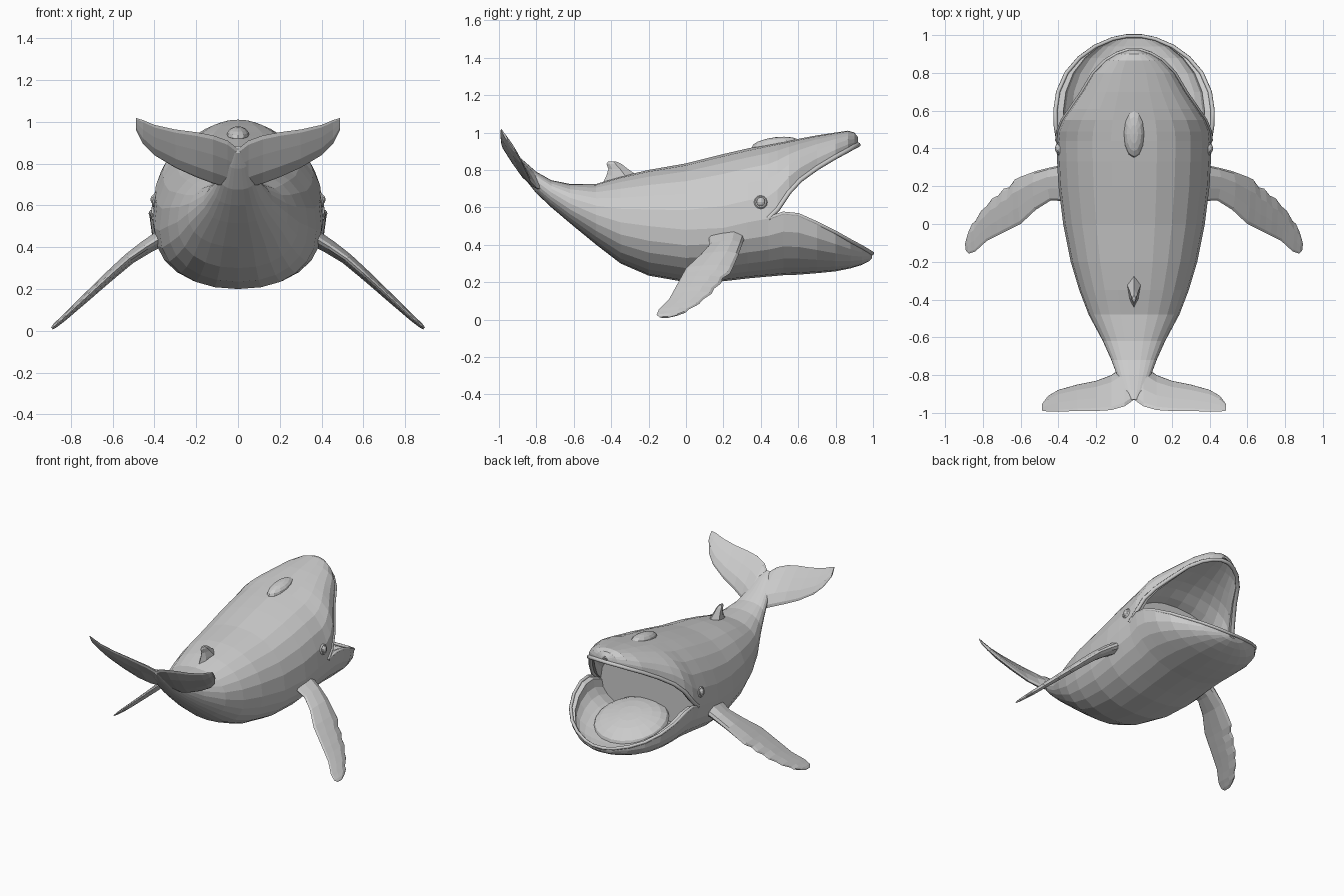
import bpy, bmesh, math
from mathutils import Vector

if "Cube" in bpy.data.objects:
    bpy.data.objects.remove(bpy.data.objects["Cube"])


def loft(name, rings):
    # closed rings skinned into one capped shell
    bm = bmesh.new()
    rows = [[bm.verts.new(p) for p in r] for r in rings]
    n = len(rows[0])
    for a, b in zip(rows, rows[1:]):
        for i in range(n):
            j = (i + 1) % n
            bm.faces.new((a[i], a[j], b[j], b[i]))
    bm.faces.new(rows[0])
    bm.faces.new(rows[-1])
    bmesh.ops.recalc_face_normals(bm, faces=bm.faces)
    me = bpy.data.meshes.new(name)
    bm.to_mesh(me)
    bm.free()
    ob = bpy.data.objects.new(name, me)
    bpy.context.collection.objects.link(ob)
    return ob


def arc(y, w, z0, z1, n=12, p=0.9):
    # half superellipse from +x over z1 to -x
    pts = []
    for i in range(n + 1):
        a = math.pi * i / n
        c, s = math.cos(a), max(0, math.sin(a))
        pts.append(Vector((math.copysign(abs(c) ** p, c) * w, y, z0 + (z1 - z0) * s ** p)))
    return pts


def ball(name, loc, rad, rot=(0, 0, 0), seg=16, rings=8):
    bpy.ops.mesh.primitive_uv_sphere_add(segments=seg, ring_count=rings, location=loc, rotation=rot)
    ob = bpy.context.object
    ob.name = name
    ob.scale = rad
    return ob


def tube(name, pts, r):
    cu = bpy.data.curves.new(name, 'CURVE')
    cu.dimensions = '3D'
    cu.bevel_depth = r
    cu.bevel_resolution = 1
    cu.use_fill_caps = True
    sp = cu.splines.new('POLY')
    sp.points.add(len(pts) - 1)
    for q, p in zip(sp.points, pts):
        q.co = (*p, 1)
    ob = bpy.data.objects.new(name, cu)
    bpy.context.collection.objects.link(ob)


# Body: y, half width, widest z, top z, bottom z
body = [(-.93, .02, .87, .885, .85), (-.88, .055, .82, .86, .775), (-.8, .09, .74, .79, .675),
        (-.72, .12, .68, .745, .60), (-.62, .165, .62, .725, .515), (-.48, .24, .56, .725, .40),
        (-.35, .29, .52, .765, .30), (-.2, .335, .50, .80, .235), (0, .375, .48, .835, .20),
        (.2, .40, .49, .885, .205), (.33, .407, .52, .915, .22), (.44, .41, .54, .938, .23)]
loft("body", [arc(y, w, m, t) + arc(y, w, m, b)[-2:0:-1] for y, w, m, t, b in body])

# Upper jaw: y, half width, lip z, top z
upper = [(.44, .41, .54, .938), (.49, .405, .59, .947), (.55, .38, .68, .957), (.61, .338, .745, .968),
         (.70, .275, .81, .985), (.80, .215, .87, 1.0), (.865, .15, .905, 1.01),
         (.90, .09, .925, 1.0), (.92, .03, .935, .975)]
loft("upper_jaw", [arc(y, w, l, t) + arc(y, w * .9, l, l + (t - l) * .65)[::-1] for y, w, l, t in upper])

# Lower jaw: y, half width, lip z, bottom z
lower = [(.44, .41, .54, .23), (.52, .423, .568, .237), (.60, .425, .56, .24), (.70, .41, .515, .248),
         (.80, .365, .465, .258), (.88, .295, .42, .274), (.94, .21, .388, .292),
         (.98, .115, .364, .312), (.995, .04, .354, .328)]
loft("lower_jaw", [arc(y, w, l, b) + arc(y, w * .88, l - .008, l - (l - b) * .6)[::-1] for y, w, l, b in lower])


# Lip rims following the jaw edges
def lip(name, rows, r, inset):
    side = [Vector((w * inset, y, l)) for y, w, l, _ in rows]
    tube(name, side + [Vector((-p.x, p.y, p.z)) for p in reversed(side)], r)


lip("upper_lip", upper, .014, .985)
lip("lower_lip", lower, .011, .98)

# Tongue and blowhole ridge
ball("tongue", (0, .62, .395), (.25, .25, .07), (-.26, 0, 0), 20, 10)
ball("blowhole_ridge", (0, .48, .935), (.055, .13, .04), (.12, 0, 0), 12, 8)

# Dorsal fin: z, front y, rear y, half thickness
fin = [(.70, -.20, -.46, .045), (.77, -.26, -.425, .035), (.805, -.31, -.415, .024),
       (.832, -.345, -.425, .017), (.846, -.375, -.415, .008)]
loft("dorsal_fin", [[(0, f, z), (t, f * .6 + r * .4, z), (t * .6, f * .2 + r * .8, z), (0, r, z),
                     (-t * .6, f * .2 + r * .8, z), (-t, f * .6 + r * .4, z)] for z, f, r, t in fin])


def blade(front, rear, normal, t):
    # lens-shaped section between two edges
    f, r, n = Vector(front), Vector(rear), Vector(normal).normalized() * t
    up = [(.06, .5), (.3, 1), (.65, .75), (.94, .35)]
    return ([f] + [f.lerp(r, k) + n * h for k, h in up] + [r]
            + [f.lerp(r, k) - n * h for k, h in reversed(up)])


# Flipper: x, front y, rear y, z, half thickness
flip = [(.35, .32, .12, .455, .04), (.44, .30, .125, .40, .034), (.52, .28, .075, .345, .028),
        (.60, .25, .0, .275, .025), (.66, .195, -.03, .22, .022), (.72, .15, -.06, .165, .02),
        (.78, .095, -.09, .11, .017), (.84, .015, -.145, .055, .014), (.875, -.04, -.157, .025, .011),
        (.89, -.09, -.14, .012, .006)]
# Fluke: x, front (y, z), rear (y, z), half thickness
fluke = [(0, -.73, .675, -.93, .87, .03), (.05, -.75, .685, -.965, .91, .028),
         (.12, -.80, .705, -.985, .935, .024), (.2, -.83, .735, -.99, .95, .021),
         (.3, -.85, .78, -.99, .963, .018), (.4, -.878, .84, -.993, .985, .015),
         (.455, -.91, .895, -.993, 1.008, .011), (.488, -.955, .96, -.988, 1.018, .006)]
for s, side in ((1, "right"), (-1, "left")):
    rings = []
    for i, a in enumerate(flip):
        steps = 2 if 2 < i < 8 else 1
        for k in range(steps):
            b = flip[min(i + 1, len(flip) - 1)]
            x, f, r, z, t = (u + (v - u) * k / steps for u, v in zip(a, b))
            f += .014 if k else 0          # knobs on the leading edge
            rings.append(blade((s * x, f, z), (s * x, r, z), (s * .66, 0, .75), t))
    loft("flipper_" + side, rings)
    loft("fluke_" + side, [blade((s * x, fy, fz), (s * x, ry, rz), (0, .75, .66), t)
                           for x, fy, fz, ry, rz, t in fluke])
    # Eye with lid ring
    ball("eye_" + side, (s * .398, .40, .628), (.022, .026, .026), seg=10, rings=6)
    bpy.ops.mesh.primitive_torus_add(major_segments=12, minor_segments=5, major_radius=.028, minor_radius=.009,
                                     location=(s * .398, .40, .628), rotation=(0, math.pi / 2 - s * .2, 0))
    bpy.context.object.name = "eyelid_" + side
